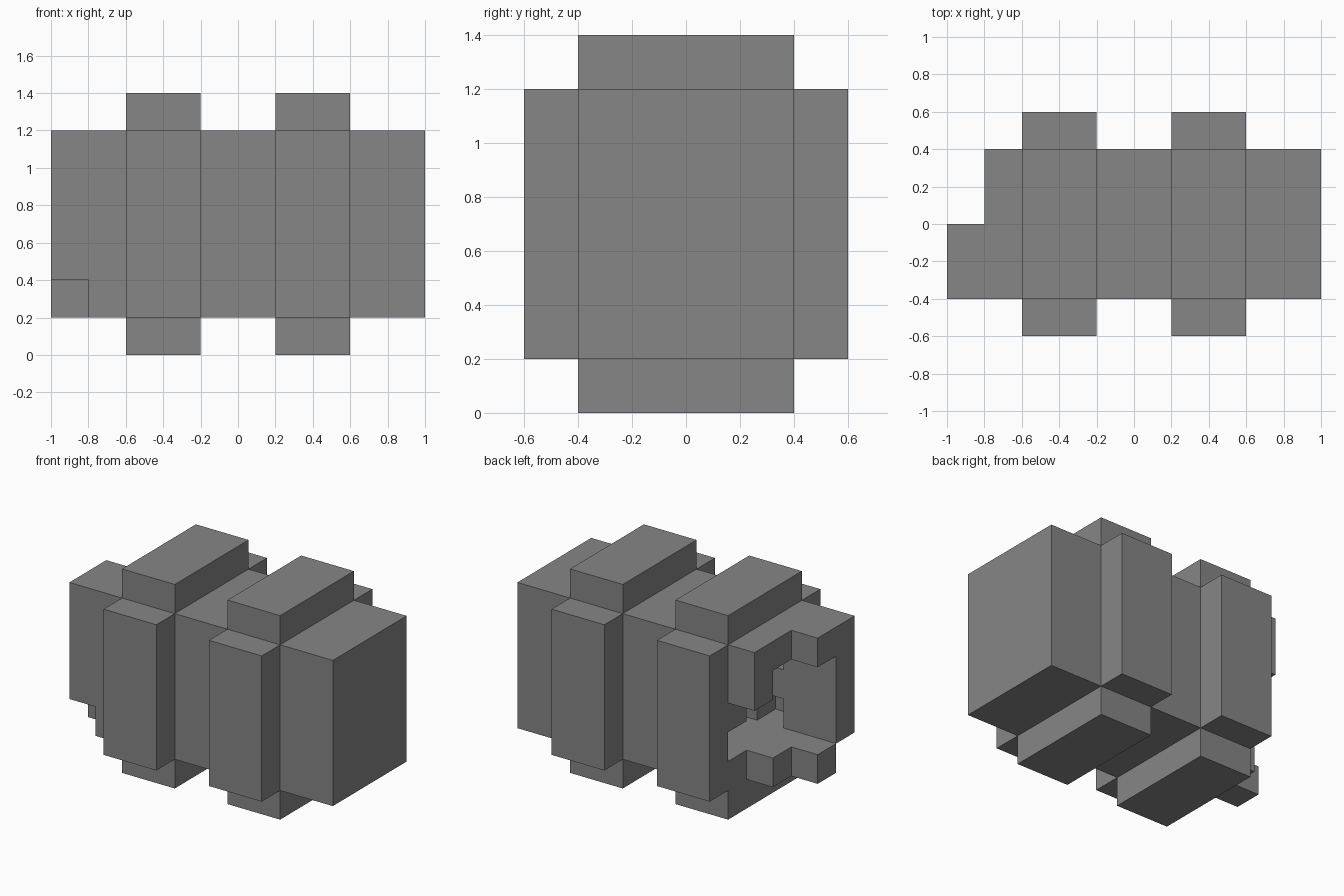
import bpy
import bmesh
from itertools import product
from mathutils import Vector

cube = bpy.data.objects.get("Cube")
if cube:
    bpy.data.objects.remove(cube, do_unlink=True)

STEP = 0.2
ORIGIN = Vector((-1.0, -0.4, 0.2))   # low corner of the main block

grey = bpy.data.materials.new("stone grey")
grey.use_nodes = True
colour = (0.238, 0.238, 0.238, 1)
grey.diffuse_color = colour
grey.node_tree.nodes["Principled BSDF"].inputs["Base Color"].default_value = colour


def block(xs, ys, zs):
    """Set of grid cells filling a box; each argument is (first, last)."""
    return set(product(*(range(a, b + 1) for a, b in (xs, ys, zs))))


def build(name, cells, solid):
    """Make an object from the faces of cells that are open to the air."""
    bm = bmesh.new()
    for cell in cells:
        for axis, side in product(range(3), (0, 1)):
            near = list(cell)
            near[axis] += 2 * side - 1
            if tuple(near) in solid:
                continue
            u, v = (axis + 1) % 3, (axis + 2) % 3
            corners = []
            for a, b in ((0, 0), (1, 0), (1, 1), (0, 1)):
                p = Vector(cell)
                p[axis] += side
                p[u] += a
                p[v] += b
                corners.append(bm.verts.new(ORIGIN + p * STEP))
            bm.faces.new(corners if side else corners[::-1])
    bmesh.ops.remove_doubles(bm, verts=bm.verts, dist=0.001)
    bmesh.ops.dissolve_limit(bm, angle_limit=0.01, verts=bm.verts, edges=bm.edges)
    mesh = bpy.data.meshes.new(name)
    bm.to_mesh(mesh)
    bm.free()
    mesh.materials.append(grey)
    bpy.context.collection.objects.link(bpy.data.objects.new(name, mesh))


# Main block
body = block((0, 9), (0, 3), (0, 4))

# Broken corner at the right end
body -= block((0, 0), (2, 3), (0, 4))
body -= block((0, 0), (1, 1), (1, 3))
body -= block((0, 0), (0, 0), (0, 0))
body -= block((1, 1), (3, 3), (0, 2))

# Hollow behind the broken corner
body -= block((1, 2), (1, 2), (1, 3))
body -= block((2, 2), (0, 3), (1, 1))
body -= block((2, 2), (0, 0), (3, 3))
body -= block((3, 3), (1, 2), (1, 1))

# Raised bands: one plate on each of four sides, twice along the block
parts = {"body": body}
for place, first in (("right", 2), ("left", 6)):
    xs = (first, first + 1)
    parts[place + "_band_front"] = block(xs, (-1, -1), (0, 4))
    parts[place + "_band_back"] = block(xs, (4, 4), (0, 4))
    parts[place + "_band_top"] = block(xs, (0, 3), (5, 5))
    parts[place + "_band_bottom"] = block(xs, (0, 3), (-1, -1))

solid = set().union(*parts.values())
for name, cells in parts.items():
    build(name, cells, solid)
